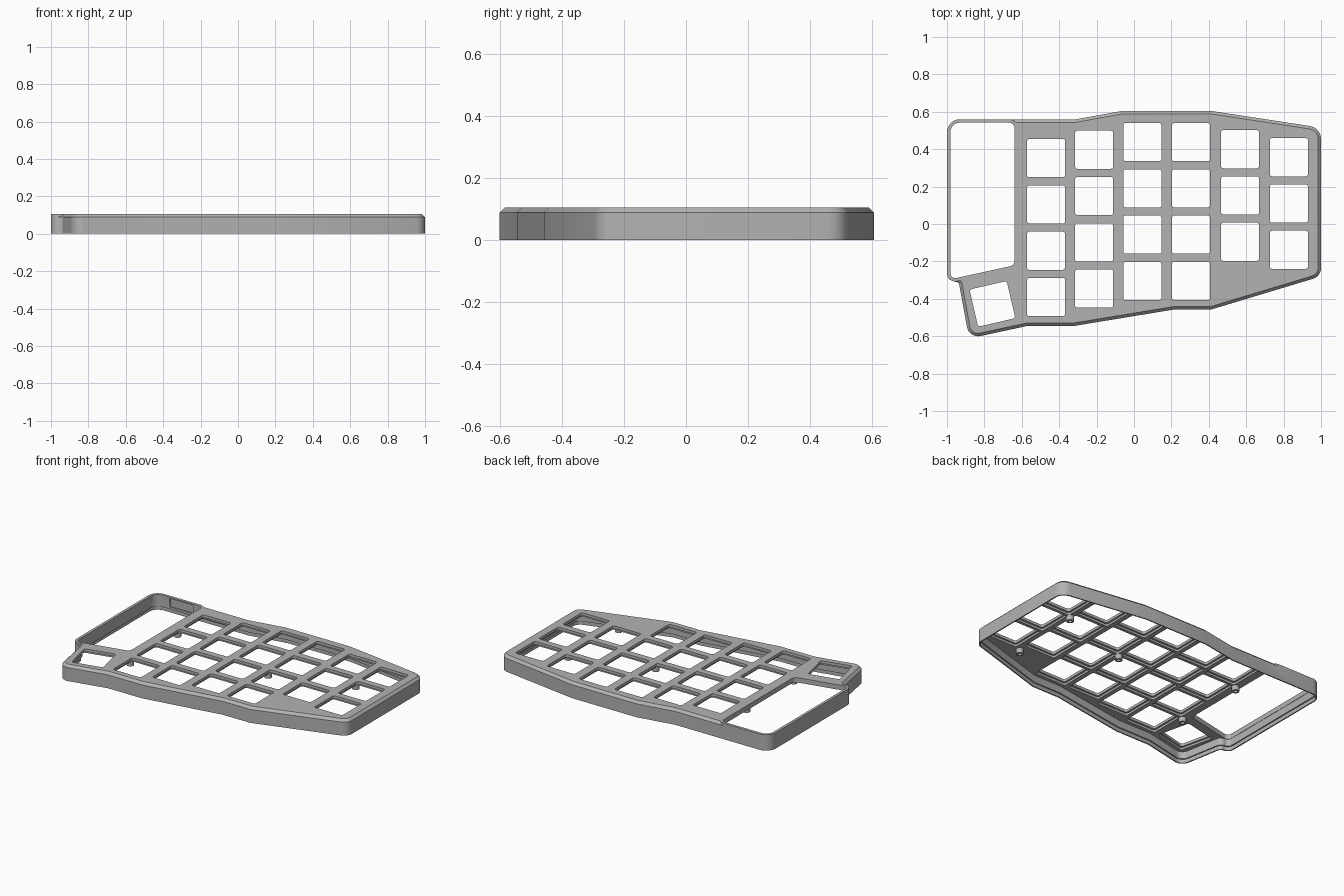
import bpy, bmesh, math
from mathutils import Vector, Matrix

if "Cube" in bpy.data.objects:
    bpy.data.objects.remove(bpy.data.objects["Cube"])

HEIGHT, PLATE_Z = 0.105, 0.073
WALL = 0.016

grey = bpy.data.materials.new("case grey")
grey.use_nodes = True
grey.diffuse_color = (0.45, 0.45, 0.45, 1)
grey.node_tree.nodes["Principled BSDF"].inputs["Base Color"].default_value = grey.diffuse_color


def rounded(corners, inset=0.0, steps=8):
    """Clockwise (x, y, radius) corners -> inset outline with filleted corners."""
    n, out = len(corners), []
    pts = [Vector(c[:2]) for c in corners]
    for i, p in enumerate(pts):
        a = (p - pts[i - 1]).normalized()
        b = (pts[(i + 1) % n] - p).normalized()
        turn = a.x * b.y - a.y * b.x
        na, nb = Vector((a.y, -a.x)), Vector((b.y, -b.x))
        q = p + (na + nb) * inset / (1 + na.dot(nb))
        r = corners[i][2]
        if r == 0:
            out.append(q)
            continue
        side = 1 if turn < 0 else -1
        r = max(r - side * inset, 0.004)
        centre = q + (na + nb) * side * r / (1 + na.dot(nb))
        start = -na * side
        angle = a.angle_signed(b) * -1
        for k in range(steps + 1):
            t = angle * k / steps
            out.append(centre + r * Vector((start.x * math.cos(t) - start.y * math.sin(t),
                                            start.x * math.sin(t) + start.y * math.cos(t))))
    return out


def add_loft(bm, layers):
    """Close a solid through matching outlines, each given as (outline, z)."""
    rings = [[bm.verts.new((p.x, p.y, z)) for p in outline] for outline, z in layers]
    n = len(rings[0])
    bm.faces.new(rings[0])
    bm.faces.new(rings[-1][::-1])
    for low, high in zip(rings, rings[1:]):
        for i in range(n):
            j = (i + 1) % n
            bm.faces.new((low[i], high[i], high[j], low[j]))


def make(name, solids):
    bm = bmesh.new()
    for layers in solids:
        add_loft(bm, layers)
    bmesh.ops.recalc_face_normals(bm, faces=bm.faces)
    mesh = bpy.data.meshes.new(name)
    bm.to_mesh(mesh)
    bm.free()
    obj = bpy.data.objects.new(name, mesh)
    bpy.context.collection.objects.link(obj)
    mesh.materials.append(grey)
    return obj


def combine(target, other, operation):
    mod = target.modifiers.new(operation, 'BOOLEAN')
    mod.object, mod.operation, mod.solver = other, operation, 'EXACT'
    bpy.context.view_layer.objects.active = target
    bpy.ops.object.modifier_apply(modifier=mod.name)
    bpy.data.objects.remove(other)


def prism(outline, z0, z1):
    return [(outline, z0), (outline, z1)]


def square(x, y, size, angle=0.0):
    h = size / 2
    spin = Matrix.Rotation(math.radians(angle), 2)
    corners = [spin @ Vector(c) for c in ((-h, h), (h, h), (h, -h), (-h, -h))]
    return rounded([(x + c.x, y + c.y, 0.013) for c in corners], steps=4)


# Case outline and the tall tray at the left end, both clockwise
outline = [(-1, 0.56, 0.07), (-0.31, 0.56, 0), (-0.06, 0.605, 0), (0.41, 0.605, 0),
           (1, 0.515, 0.07), (1, -0.28, 0.06), (0.41, -0.458, 0), (0.21, -0.458, 0),
           (-0.32, -0.545, 0), (-0.57, -0.545, 0), (-0.882, -0.612, 0.06),
           (-0.938, -0.305, 0.02), (-1, -0.318, 0.045)]
tray = [(-1, 0.56, 0.07), (-0.62, 0.56, 0.05), (-0.62, -0.235, 0.05), (-1, -0.318, 0.045)]

# Body with chamfered top edge, plus the square-edged tray rim
case = make("keyboard_case", [[(rounded(outline), 0), (rounded(outline), HEIGHT - WALL),
                               (rounded(outline, WALL), HEIGHT)]])
combine(case, make("tray_rim", [prism(rounded(tray), 0.04, HEIGHT)]), 'UNION')

# Hollow underside with a stepped lower lip
combine(case, make("cavity", [prism(rounded(outline, WALL), -0.02, PLATE_Z)]), 'DIFFERENCE')
combine(case, make("lip", [prism(rounded(outline, WALL / 2), -0.03, 0.025)]), 'DIFFERENCE')
combine(case, make("tray_hole", [prism(rounded(tray, WALL + 0.002), 0.05, 0.2)]), 'DIFFERENCE')

# Thinned patch in the tray's back wall for the connector
port = [(-0.88, 0.552, 0), (-0.71, 0.552, 0), (-0.71, 0.5, 0), (-0.88, 0.5, 0)]
combine(case, make("port", [prism(rounded(port), 0.04, 0.096)]), 'DIFFERENCE')

# Key openings: staggered columns as (x, top row y, rows), and one turned thumb key
columns = [(-0.47, 0.352, 4), (-0.213, 0.397, 4), (0.045, 0.438, 4),
           (0.305, 0.438, 4), (0.567, 0.4, 3), (0.828, 0.357, 3)]
keys = [(x, y - 0.2475 * row, 0) for x, y, rows in columns for row in range(rows)]
keys.append((-0.757, -0.427, 13))
for name, size, z0, z1 in (("recesses", 0.228, 0.05, 0.087), ("openings", 0.204, 0.04, 0.2)):
    cutter = make(name, [prism(square(x, y, size, a), z0, z1) for x, y, a in keys])
    combine(case, cutter, 'DIFFERENCE')

# Screw posts hanging under the plate, each a tube
def circle(x, y, r):
    return [Vector((x + r * math.cos(-t * math.tau / 24), y + r * math.sin(-t * math.tau / 24)))
            for t in range(24)]


posts = [(0.698, 0.235), (0.675, -0.262), (0.175, 0.065), (-0.603, 0.228), (-0.603, -0.266)]
screw_posts = make("screw_posts", [prism(circle(x, y, 0.023), 0.04, 0.09) for x, y in posts])
bores = make("bores", [prism(circle(x, y, 0.012), 0.02, 0.08) for x, y in posts])
combine(screw_posts, bores, 'DIFFERENCE')

for obj in (case, screw_posts):
    bpy.ops.object.select_all(action='DESELECT')
    obj.select_set(True)
    bpy.context.view_layer.objects.active = obj
    bpy.ops.object.shade_smooth_by_angle(angle=math.radians(25))
